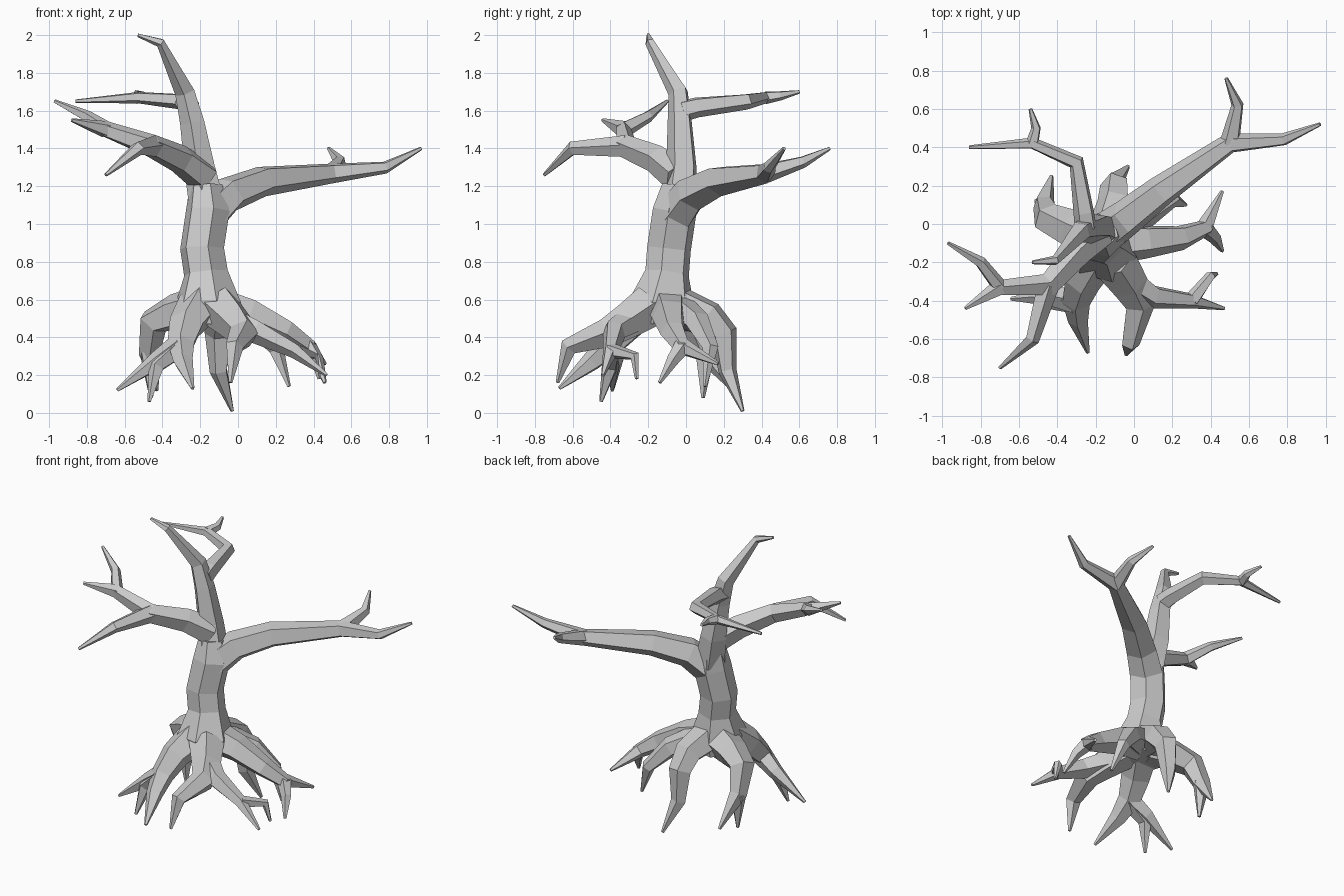
import bpy
import bmesh
import math
from mathutils import Vector

default_cube = bpy.data.objects.get("Cube")
if default_cube:
    bpy.data.objects.remove(default_cube, do_unlink=True)

# Single bark material
GREY = (.6, .6, .6, 1)
bark = bpy.data.materials.new("grey bark")
bark.use_nodes = True
bark.diffuse_color = GREY
shader = next(node for node in bark.node_tree.nodes if node.type == "BSDF_PRINCIPLED")
shader.inputs["Base Color"].default_value = GREY

TIP_RADIUS = .01


def travel_directions(points):
    """Averaged travel direction at every point of a path."""
    steps = [(end - start).normalized() for start, end in zip(points, points[1:])]
    incoming = [steps[0]] + steps
    outgoing = steps + [steps[-1]]
    return [(a + b).normalized() for a, b in zip(incoming, outgoing)]


def faceted_tube(name, points, radii, sides):
    """Flat-faced closed tube following the points with a radius at each."""
    bm = bmesh.new()
    rings = []
    directions = travel_directions(points)
    across = directions[0].orthogonal()
    for point, direction, radius in zip(points, directions, radii):
        # carry the ring's orientation along without twisting
        across = (across - direction * across.dot(direction)).normalized()
        other = direction.cross(across)
        ring = []
        for side in range(sides):
            angle = math.tau * side / sides
            offset = across * math.cos(angle) + other * math.sin(angle)
            ring.append(bm.verts.new(point + offset * radius))
        rings.append(ring)
    for lower, upper in zip(rings, rings[1:]):
        for side in range(sides):
            following = (side + 1) % sides
            bm.faces.new((lower[side], lower[following], upper[following], upper[side]))
    bm.faces.new(rings[0])
    bm.faces.new(rings[-1])
    bmesh.ops.recalc_face_normals(bm, faces=bm.faces[:])
    mesh = bpy.data.meshes.new(name)
    bm.to_mesh(mesh)
    bm.free()
    mesh.materials.append(bark)
    bpy.context.collection.objects.link(bpy.data.objects.new(name, mesh))


def limb(name, thickness, *path):
    """Tapering limb; returns its joints so that twigs can grow from them."""
    points = [Vector(place) for place in path]
    lengths = [(end - start).length for start, end in zip(points, points[1:])]
    radii = []
    for joint in range(len(points)):
        remaining = sum(lengths[joint:]) / sum(lengths)
        radii.append(TIP_RADIUS + thickness * remaining ** .8)
    faceted_tube(name, points, radii, sides=5)
    return list(zip(points, radii))


def twig(name, joint, *path):
    """Thinner limb growing out of a joint of another limb."""
    start, radius = joint
    limb(name, radius * .8, start, *path)


# Trunk with a flared foot
trunk_path = [(-.16, -.13, .47), (-.16, -.13, .58), (-.17, -.1, .74),
              (-.19, -.09, .87), (-.16, -.06, 1.07), (-.17, -.04, 1.2)]
faceted_tube("trunk", [Vector(place) for place in trunk_path],
             [.16, .18, .12, .12, .12, .09], sides=6)

# Leader that continues the trunk upward
leader = limb("leader", .09, (-.16, -.04, 1.1), (-.2, -.02, 1.3), (-.24, -.03, 1.54),
              (-.28, -.04, 1.7), (-.41, -.19, 1.96), (-.53, -.2, 2))

# Long left branch with its fork
left_branch = limb("left_branch", .1, (-.15, -.05, 1.05), (-.04, .03, 1.16),
                   (.14, .17, 1.23), (.5, .42, 1.27), (.78, .44, 1.3), (.97, .52, 1.4))
twig("left_branch_fork", left_branch[3], (.54, .62, 1.33), (.48, .76, 1.4))

# Right front branch and its twigs
right_branch = limb("right_branch", .08, (-.18, -.04, 1.25), (-.3, -.15, 1.34),
                    (-.45, -.32, 1.41), (-.7, -.33, 1.5), (-.8, -.2, 1.57),
                    (-.97, -.1, 1.65))
twig("right_branch_outer_twig", right_branch[3], (-.88, -.44, 1.55))
twig("right_branch_front_twig", right_branch[2], (-.53, -.6, 1.4), (-.7, -.75, 1.26))

# High back branch and its twig
back_branch = limb("back_branch", .05, (-.25, -.02, 1.6), (-.26, .06, 1.62),
                   (-.3, .32, 1.65), (-.53, .42, 1.67), (-.86, .4, 1.65))
twig("back_branch_twig", back_branch[3], (-.51, .5, 1.68), (-.54, .6, 1.7))

# Front right root with three ends
front_right_root = limb("front_right_root", .11, (-.2, -.17, .57), (-.27, -.3, .47),
                        (-.3, -.4, .36), (-.29, -.5, .27), (-.24, -.67, .13))
twig("front_right_root_outer", front_right_root[2], (-.42, -.38, .28), (-.64, -.39, .12))
twig("front_right_root_spur", front_right_root[2], (-.43, -.4, .25), (-.47, -.45, .06))

# Front root and the longer root that runs out of it to the left
front_root = limb("front_root", .11, (-.1, -.2, .56), (-.02, -.32, .48),
                  (.03, -.42, .42), (-.02, -.62, .35), (-.04, -.68, .16))
front_left_root = limb("front_left_root", .07, (-.02, -.3, .48), (.1, -.38, .43),
                       (.3, -.4, .33), (.47, -.44, .2))
twig("front_left_root_spur", front_left_root[2], (.4, -.27, .3), (.43, -.26, .18))

# Left root with two ends
left_root = limb("left_root", .1, (-.1, -.1, .56), (.06, -.09, .52), (.25, -.07, .43),
                 (.37, -.02, .35), (.46, .17, .26))
twig("left_root_spur", left_root[3], (.42, -.07, .28), (.46, -.14, .16))

# Back roots
limb("back_left_root", .08, (-.08, -.04, .55), (.08, .06, .48), (.2, .13, .34), (.27, .1, .14))
limb("back_root", .1, (-.14, -.04, .57), (-.1, .12, .51), (-.1, .2, .42), (-.1, .22, .22),
     (-.03, .3, .01))

# Right root, arching over and splitting in two
right_root = limb("right_root", .11, (-.2, -.08, .56), (-.34, -.02, .53), (-.45, .03, .48),
                  (-.47, .1, .32), (-.43, .25, .12))
twig("right_root_spur", right_root[3], (-.46, .09, .08))
